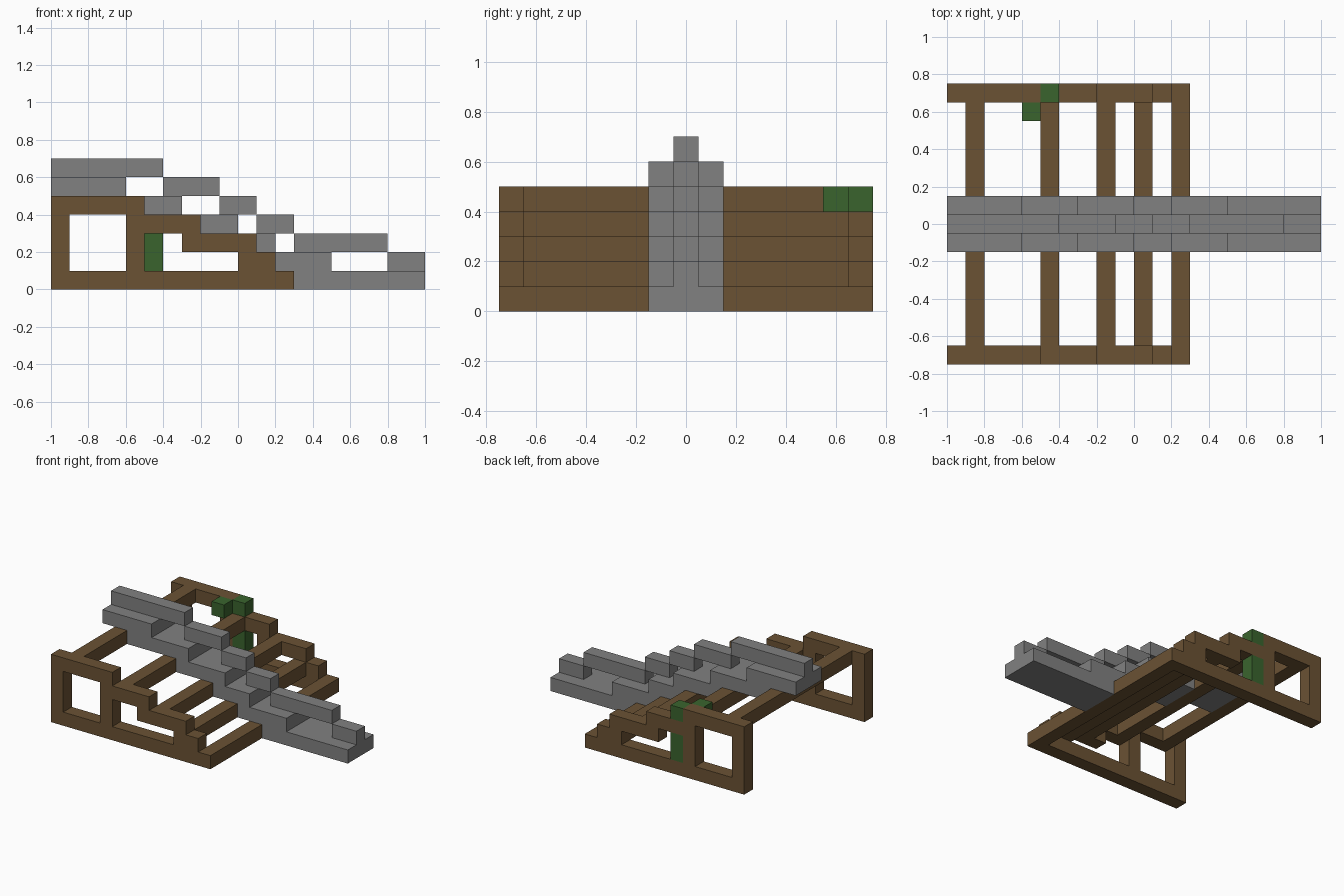
import bpy
import bmesh
from mathutils import Vector

cube = bpy.data.objects.get("Cube")
if cube:
    bpy.data.objects.remove(cube, do_unlink=True)

U = 0.1  # block size


def material(name, rgb):
    m = bpy.data.materials.new(name)
    m.use_nodes = True
    m.diffuse_color = (*rgb, 1)
    bsdf = next(n for n in m.node_tree.nodes if n.type == 'BSDF_PRINCIPLED')
    bsdf.inputs["Base Color"].default_value = (*rgb, 1)
    return m


wood = material("brown_wood", (0.147, 0.085, 0.034))
stone = material("grey_stone", (0.22, 0.22, 0.22))
leaf = material("green_leaf", (0.042, 0.127, 0.027))


def beam(name, mat, x, y, level, height=1):
    """Box spanning x and y ranges, standing on a block level."""
    lo = Vector((x[0], y[0], level * U))
    hi = Vector((x[1], y[1], (level + height) * U))
    bm = bmesh.new()
    bmesh.ops.create_cube(bm, size=1)
    bmesh.ops.scale(bm, vec=hi - lo, verts=bm.verts)
    mesh = bpy.data.meshes.new(name)
    bm.to_mesh(mesh)
    bm.free()
    mesh.materials.append(mat)
    ob = bpy.data.objects.new(name, mesh)
    ob.location = (lo + hi) / 2
    bpy.context.collection.objects.link(ob)


# Stepped timber frames, one on each side
for side, y in (("front", (-0.75, -0.65)), ("back", (0.65, 0.75))):
    beam(side + "_base_rail", wood, (-1, 0.3), y, 0)
    beam(side + "_outer_post", wood, (-1, -0.9), y, 1, 3)
    beam(side + "_inner_post", wood, (-0.6, -0.5), y, 1, 3)
    beam(side + "_top_rail", wood, (-1, -0.5), y, 4)
    for level, x in ((1, (0, 0.2)), (2, (-0.3, 0.1)), (3, (-0.5, -0.2))):
        beam(f"{side}_step_rail_{level}", wood, x, y, level)

# Cross bars joining the frames, one per level
for level, x in enumerate((0.2, 0, -0.2, -0.5, -0.9)):
    beam(f"cross_bar_{level}", wood, (x, x + U), (-0.65, 0.65), level)

# Wide stone slabs resting on the bars
slabs = ((0.3, 1), (0.1, 0.5), (-0.1, 0.2), (-0.4, 0), (-0.8, -0.3), (-1, -0.6))
for level, x in enumerate(slabs):
    beam(f"stone_slab_{level}", stone, x, (-0.15, 0.15), level)

# Narrow raised ridge along the middle of the slabs
ridge = ((0.8, 1), (0.3, 0.8), (0.1, 0.3), (-0.1, 0.1), (-0.4, -0.1), (-1, -0.4))
for level, x in enumerate(ridge, 1):
    beam(f"stone_ridge_{level}", stone, x, (-0.05, 0.05), level)

# Green blocks on the back frame
beam("leaf_post", leaf, (-0.5, -0.4), (0.65, 0.75), 1, 2)
beam("leaf_top", leaf, (-0.5, -0.4), (0.65, 0.75), 4)
beam("leaf_inner", leaf, (-0.6, -0.5), (0.55, 0.65), 4)
